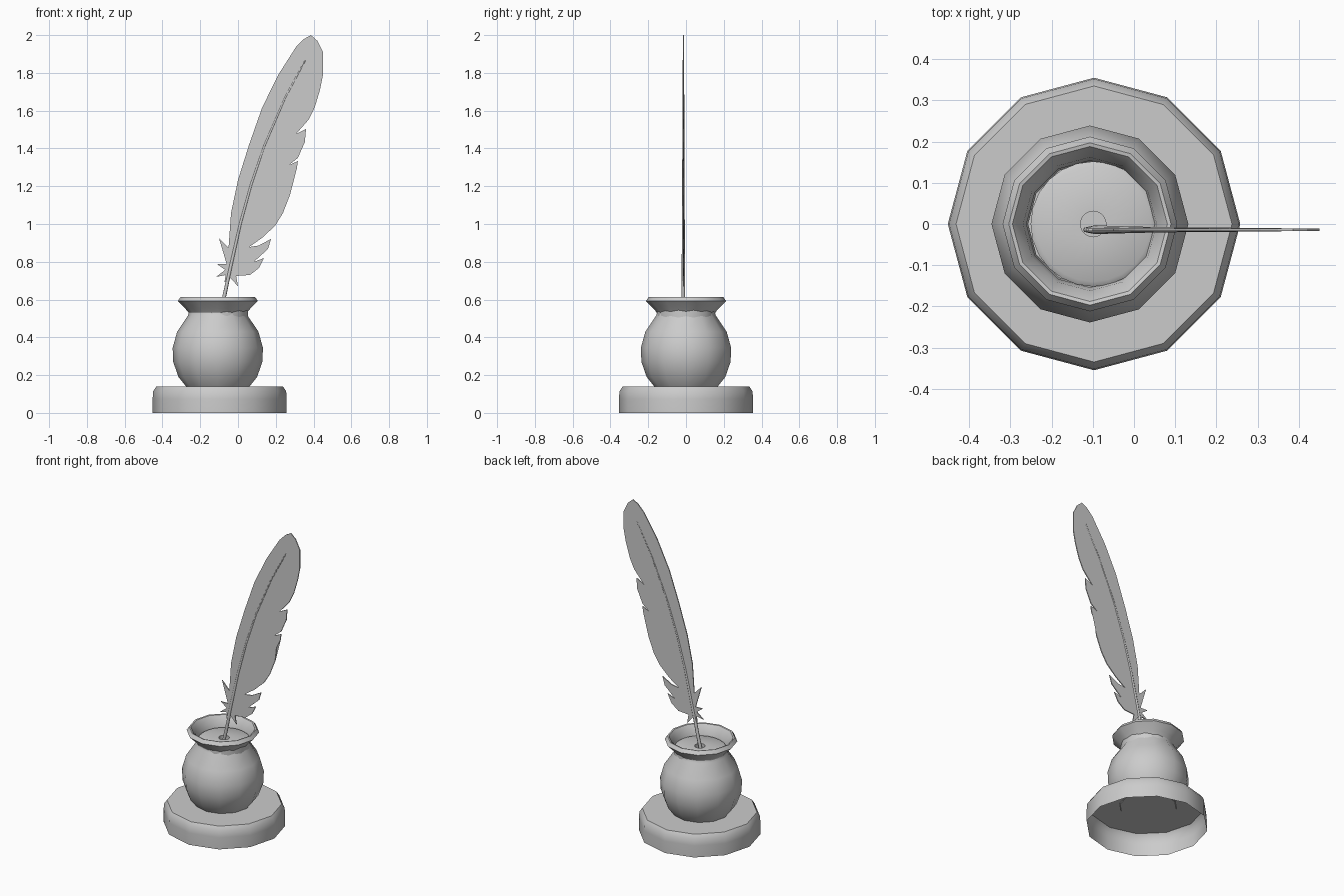
import bpy, bmesh, math

if "Cube" in bpy.data.objects:
    bpy.data.objects.remove(bpy.data.objects["Cube"])


def make_object(name, bm):
    bmesh.ops.recalc_face_normals(bm, faces=bm.faces[:])
    me = bpy.data.meshes.new(name)
    bm.to_mesh(me)
    bm.free()
    ob = bpy.data.objects.new(name, me)
    bpy.context.collection.objects.link(ob)
    return ob


def smooth(ob, angle):
    bpy.ops.object.select_all(action='DESELECT')
    ob.select_set(True)
    bpy.context.view_layer.objects.active = ob
    bpy.ops.object.shade_smooth_by_angle(angle=math.radians(angle))


def lathe(name, profile, cx, sides=12, angle=40):
    """Revolve (radius, z) points about a vertical axis; radius 0 closes with a cap."""
    bm = bmesh.new()
    rings = []
    for r, z in profile:
        if r == 0:
            rings.append([bm.verts.new((cx, 0, z))] * sides)
        else:
            rings.append([bm.verts.new((cx + r * math.cos(2 * math.pi * i / sides),
                                        r * math.sin(2 * math.pi * i / sides), z))
                          for i in range(sides)])
    for a, b in zip(rings, rings[1:]):
        for i in range(sides):
            j = (i + 1) % sides
            bm.faces.new(list(dict.fromkeys((a[i], a[j], b[j], b[i]))))
    ob = make_object(name, bm)
    smooth(ob, angle)
    return ob


# Base: shell that is open underneath
lathe("base", [(0.355, 0), (0.355, 0.075), (0.352, 0.115), (0.335, 0.14), (0, 0.14)], -0.097)

# Ink pot with flared lip and inner wall
lathe("ink_pot", [(0, 0.136), (0.165, 0.136), (0.208, 0.19), (0.236, 0.27), (0.239, 0.345),
                  (0.215, 0.43), (0.158, 0.515), (0.154, 0.53), (0.172, 0.552), (0.212, 0.592),
                  (0.197, 0.614), (0.188, 0.612), (0.162, 0.575), (0.155, 0.53), (0.15, 0.5)],
      -0.107)

# Stopper inside the mouth, with a round hole for the quill
lathe("stopper", [(0.152, 0.50), (0.152, 0.545), (0.14, 0.553), (0.031, 0.553),
                  (0.031, 0.42), (0, 0.42)], -0.099, sides=24)

# Feather vane: (x, z) outline, clockwise from the tip
Y = -0.014
outline = [
    (0.386, 2.0), (0.42, 1.97), (0.45, 1.91), (0.45, 1.79), (0.434, 1.71), (0.407, 1.62),
    (0.376, 1.555), (0.307, 1.476), (0.36, 1.503), (0.354, 1.434), (0.317, 1.35),
    (0.27, 1.312), (0.317, 1.333), (0.312, 1.296), (0.286, 1.243), (0.248, 1.222),
    (0.286, 1.25), (0.275, 1.153), (0.238, 1.058), (0.196, 0.99), (0.127, 0.926),
    (0.058, 0.878), (0.11, 0.886), (0.175, 0.921), (0.159, 0.868), (0.106, 0.82),
    (0.085, 0.80), (0.138, 0.82), (0.111, 0.767), (0.063, 0.73), (-0.01, 0.725),
    (0.0, 0.67), (-0.045, 0.72), (-0.072, 0.69), (-0.065, 0.73), (-0.116, 0.72),
    (-0.068, 0.757), (-0.111, 0.788), (-0.06, 0.788), (-0.101, 0.926), (-0.05, 0.873),
    (-0.037, 1.058), (0.0, 1.233), (0.058, 1.418), (0.127, 1.614), (0.212, 1.788),
    (0.307, 1.937), (0.35, 1.98)]
bm = bmesh.new()
front = [bm.verts.new((x, Y - 0.003, z)) for x, z in outline]
back = [bm.verts.new((x, Y + 0.003, z)) for x, z in outline]
caps = [bm.faces.new(front), bm.faces.new(back[::-1])]
for i in range(len(outline)):
    j = (i + 1) % len(outline)
    bm.faces.new((front[i], back[i], back[j], front[j]))
bm.normal_update()
bmesh.ops.triangulate(bm, faces=caps, ngon_method='EAR_CLIP')
make_object("feather_vane", bm)

# Quill shaft: tapered tube (x, z, radius) running up the vane
path = [(-0.117, 0.43, 0.006), (-0.098, 0.51, 0.01), (-0.073, 0.615, 0.01), (-0.042, 0.76, 0.009),
        (0.012, 1.0, 0.0075), (0.07, 1.21, 0.0065), (0.14, 1.415, 0.0055),
        (0.25, 1.67, 0.0048), (0.357, 1.868, 0.004)]
bm = bmesh.new()
rings = []
for k, (x, z, r) in enumerate(path):
    p, q = path[max(k - 1, 0)], path[min(k + 1, len(path) - 1)]
    t = math.atan2(q[0] - p[0], q[1] - p[1])
    rings.append([bm.verts.new((x + r * math.cos(a) * math.cos(t), Y + r * math.sin(a),
                                z - r * math.cos(a) * math.sin(t)))
                  for a in (2 * math.pi * i / 8 for i in range(8))])
for a, b in zip(rings, rings[1:]):
    for i in range(8):
        j = (i + 1) % 8
        bm.faces.new((a[i], a[j], b[j], b[i]))
bm.faces.new(rings[0][::-1])
bm.faces.new(rings[-1])
smooth(make_object("quill_shaft", bm), 50)
